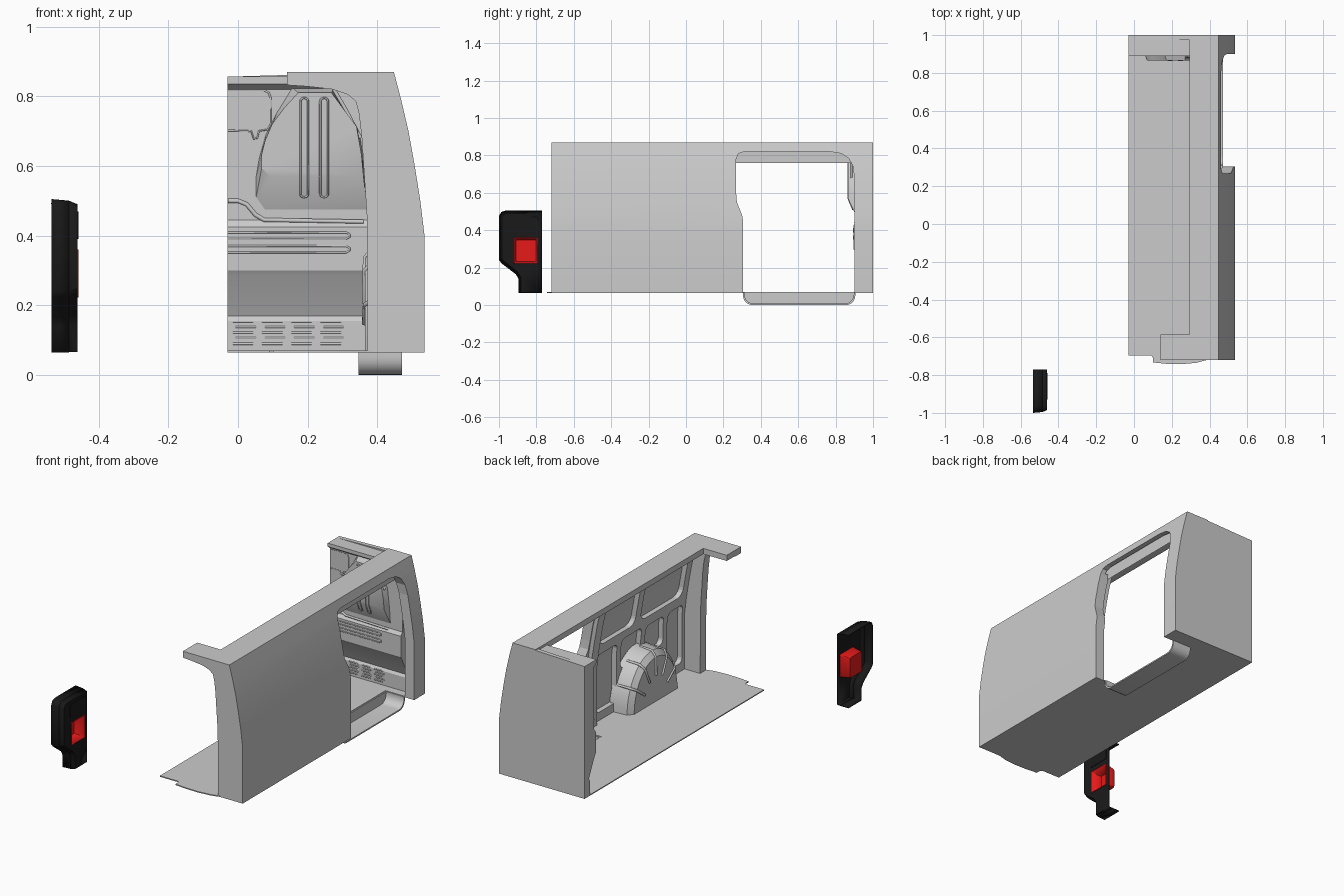
import bpy, bmesh, math
from mathutils import Vector

if "Cube" in bpy.data.objects:
    bpy.data.objects.remove(bpy.data.objects["Cube"])

AX = {'x': lambda u, v, w: (w, u, v), 'y': lambda u, v, w: (u, w, v), 'z': lambda u, v, w: (u, v, w)}


def loft(name, pts_a, a, pts_b, b, axis, caps=(True, True), smooth=True, skip=()):
    """Solid between two 2D outlines placed at a and b along an axis."""
    bm = bmesh.new()
    va = [bm.verts.new(AX[axis](u, v, a)) for u, v in pts_a]
    vb = [bm.verts.new(AX[axis](u, v, b)) for u, v in pts_b]
    n = len(va)
    for i in range(n):
        if i not in skip:
            j = (i + 1) % n
            bm.faces.new((va[i], va[j], vb[j], vb[i]))
    if caps[0]:
        bm.faces.new(va[::-1])
    if caps[1]:
        bm.faces.new(vb)
    bmesh.ops.recalc_face_normals(bm, faces=bm.faces)
    me = bpy.data.meshes.new(name)
    bm.to_mesh(me)
    bm.free()
    ob = bpy.data.objects.new(name, me)
    bpy.context.collection.objects.link(ob)
    if smooth:
        select(ob)
        bpy.ops.object.shade_smooth_by_angle(angle=math.radians(30))
    return ob


def select(ob):
    bpy.ops.object.select_all(action='DESELECT')
    ob.select_set(True)
    bpy.context.view_layer.objects.active = ob


def prism(name, pts, axis, a, b, **k):
    return loft(name, pts, a, pts, b, axis, **k)


def rrect(u0, u1, v0, v1, r, n=5):
    out = []
    for cu, cv, s in ((u1 - r, v1 - r, 0), (u0 + r, v1 - r, 1), (u0 + r, v0 + r, 2), (u1 - r, v0 + r, 3)):
        for i in range(n + 1):
            t = (s + i / n) * math.pi / 2
            out.append((cu + r * math.cos(t), cv + r * math.sin(t)))
    return out


def cut(ob, pts, axis, a, b):
    c = prism('cutter', pts, axis, a, b, smooth=False)
    c.hide_render = True
    m = ob.modifiers.new('cut', 'BOOLEAN')
    m.operation, m.solver, m.object = 'DIFFERENCE', 'EXACT', c
    select(ob)
    bpy.ops.object.modifier_apply(modifier='cut')
    bpy.data.objects.remove(c)


def bead(name, pts3, r=0.003, cyclic=False):
    cu = bpy.data.curves.new(name, 'CURVE')
    cu.dimensions, cu.bevel_depth, cu.bevel_resolution = '3D', r, 1
    sp = cu.splines.new('POLY')
    sp.points.add(len(pts3) - 1)
    for p, q in zip(sp.points, pts3):
        p.co = (*q, 1)
    sp.use_cyclic_u = cyclic
    ob = bpy.data.objects.new(name, cu)
    bpy.context.collection.objects.link(ob)


def paint(ob, name, rgb):
    m = bpy.data.materials.new(name)
    m.diffuse_color = (*rgb, 1)
    m.use_nodes = True
    m.node_tree.nodes["Principled BSDF"].inputs["Base Color"].default_value = m.diffuse_color
    ob.data.materials.append(m)


# Side wall: outer skin and inner panel share one curved section
outer = [(.535, .065), (.535, .4), (.523, .5), (.507, .6), (.489, .7), (.468, .79), (.447, .87)]
shift = lambda d: [(x - d, z) for x, z in outer]
door = [(.305, .04), (.305, .45), (.3, .48), (.272, .55), (.268, .6), (.268, .78), (.28, .81), (.31, .82),
        (.77, .82), (.83, .81), (.87, .785), (.893, .74), (.9, .68), (.9, .04)]
skin = prism('outer_side_skin', outer + shift(.03)[::-1], 'y', -.72, 1)
cut(skin, door, 'x', .3, .6)
inner = prism('inner_side_panel', shift(.029)[:-1] + shift(.06)[-2::-1], 'y', -.67, .93)
cut(inner, door, 'x', .3, .6)
for u0, u1, v0, v1, r in ((-.17, .17, .53, .775, .05), (-.62, -.22, .53, .775, .05), (-.02, .17, .12, .47, .03),
                          (-.25, -.06, .3, .48, .03), (-.46, -.29, .3, .47, .03), (-.64, -.5, .12, .47, .03)):
    cut(inner, rrect(u0, u1, v0, v1, r), 'x', .3, .6)

# Pillar in front of the door opening
prism('door_pillar', shift(.055)[:-1] + shift(.085)[-2::-1], 'y', .2, .262)

# Front end post with its rounded inner top corner
post = outer + [(.14, .87), (.14, .832), (.2, .828), (.27, .82), (.315, .805), (.338, .785), (.347, .75),
                (.355, .68), (.363, .56), (.37, .45), (.372, .065)]
prism('front_post', post, 'y', -.72, -.665)

# Roof rail with the front corner return
roof = [(.14, -.72), (.447, -.72), (.447, 1), (.295, 1), (.295, -.585), (.14, -.585)]
prism('roof_rail', roof, 'z', .836, .87)
prism('roof_cove', [(.295, .84), (.42, .84), (.42, .76), (.395, .80), (.36, .822)], 'y', -.67, .95)

# Floor with stepped front edge and door cutout
floor = [(-.03, -.695), (.09, -.695), (.1, -.707), (.1, -.733), (.17, -.74), (.25, -.742), (.33, -.735),
         (.4, -.716), (.52, -.716), (.52, .305), (.345, .305), (.345, .9), (.52, .9), (.52, .99), (-.03, .99)]
prism('floor', floor, 'z', .065, .071)

# Entry step tub under the door
u_out = rrect(.305, .905, .0, .2, .05)[12:24]
u_out = [(.305, .068)] + [p for p in u_out if p[1] < .06] + [(.905, .068)]
u_in = [(.605 + (y - .605) * .975, max(z + .008, .008)) for y, z in u_out]
u_in[0], u_in[-1] = (.313, .068), (.897, .068)
prism('entry_step', u_out + u_in[::-1], 'x', .345, .47)
prism('entry_step_riser', u_out, 'x', .345, .352)

# Wheel arch with crossing ribs
arc = lambda r, h: [(-.235 + r * math.cos(math.pi * i / 24), .068 + h * math.sin(math.pi * i / 24)) for i in range(25)]
loft('wheel_arch', arc(.245, .31), .5, arc(.235, .3), .39, 'x')
loft('wheel_arch_cap', arc(.235, .3), .39, arc(.205, .268), .364, 'x')
for k in range(1, 6):
    t = math.pi * k / 6
    c, s = math.cos(t), math.sin(t)
    bead('wheel_arch_rib', [(.47, -.235 + .24 * c, .068 + .305 * s), (.39, -.235 + .236 * c, .068 + .301 * s),
                            (.364, -.235 + .205 * c, .068 + .268 * s),
                            (.362, -.235 + .12 * c, .068 + .16 * s)], .007)

# Rear wall: outer plate and pressed inner section
prism('rear_plate', outer + [(-.03, .856), (-.03, .065)], 'y', .975, 1)
sect = [(.98, .065), (.95, .065), (.95, .155), (.96, .17), (.905, .285), (.895, .3), (.895, .425), (.91, .445),
        (.91, .82), (.89, .835), (.89, .856), (.98, .856)]
prism('rear_wall_inner', sect, 'x', -.03, .45)


def wall_y(x, z, up=False):
    if up:
        return .866 if z > .57 else .866 + (.57 - z) / .105 * .044
    s = sect[1:-1]
    for (y0, z0), (y1, z1) in zip(s, s[1:]):
        if z0 <= z <= z1:
            return y0 + (y1 - y0) * (z - z0) / (z1 - z0)
    return .89


# Raised quarter panel of the rear wall
quarter = [(.155, .825), (.115, .76), (.08, .69), (.06, .62), (.05, .56), (.05, .5), (.075, .465), (.372, .465),
           (.366, .56), (.352, .68), (.28, .825)]
face = [(x + (.018 if x < .2 else -.012), .57 + (z - .465) * (.81 - .57) / .36) for x, z in quarter]
loft('rear_quarter_panel', quarter, .915, face, .866, 'y')


def press(name, pts, cyclic=False, up=False, r=.003):
    bead(name, [(x, wall_y(x, z, up), z) for x, z in pts], r, cyclic)


# Pressed slots, window outline and ridges on the rear wall
for x in (.19, .247):
    pts = rrect(x - .011, x + .011, .51, .795, .0105)
    i = len(pts) // 2
    pts = pts[:6] + pts[6:12] + [(x - .011, .57)] + pts[12:] + [(x + .011, .57)]
    press('upright_slot', pts, True, True)
for z in (.361, .4):
    press('belt_slot', [(-.028, z - .009), (.31, z - .009), (.32, z - .004), (.32, z + .004), (.31, z + .009), (-.028, z + .009)])
press('rear_window_outline', [(-.028, .832 - .015), (.075, .817), (.088, .81), (.094, .795), (.094, .72), (.086, .705),
                              (.06, .7), (.055, .68), (.045, .678), (.038, .7), (-.028, .702)])
press('belt_ridge', [(-.028, .5), (0, .5), (.025, .49), (.05, .46), (.075, .445), (.36, .44)], r=.007)
bead('corner_brace', [(.275, .885, .82), (.31, .885, .76), (.352, .885, .68)], .006)

# Vent louvres low on the rear wall
for g in range(4):
    for k in range(5):
        x0, z0 = -.015 + g * .084 + (.008 if k % 2 else 0), .09 + k * .016
        if z0 < .156:
            press('vent_louvre', [(x0, min(z0, .154)), (x0 + .058, min(z0, .154))], r=.0035)

# Separate trim shell, open at the back and at one end
trim = [(-.77, .065), (-.77, .505), (-.965, .505), (-.988, .498), (-1, .475), (-1, .24), (-.985, .222), (-.91, .165),
        (-.895, .14), (-.895, .065)]
front = [(-.77, .067), (-.77, .49), (-.958, .49), (-.974, .484), (-.985, .465), (-.985, .25), (-.973, .235),
         (-.9, .178), (-.882, .148), (-.882, .067)]
mid = [(u * .3 + p * .7, v * .3 + q * .7) for (u, v), (p, q) in zip(front, trim)]
shell = loft('trim_shell', mid, -.485, front, -.46, 'x', caps=(False, True), skip=(0,))
rim = loft('trim_rim', trim, -.535, mid, -.485, 'x', caps=(False, False), skip=(0,))
for ob in (shell, rim):
    m = ob.modifiers.new('thickness', 'SOLIDIFY')
    m.thickness, m.offset = .006, -1
    select(ob)
    bpy.ops.object.modifier_apply(modifier='thickness')
pocket = rrect(-.92, -.79, .222, .36, .006, 2)
cut(shell, pocket, 'x', -.5, -.4)
panel = prism('trim_upper_panel', rrect(-.93, -.79, .39, .47, .012, 3), 'x', -.463, -.4575)
for ob in (shell, rim, panel):
    paint(ob, 'black_trim', (.01, .01, .01))

# Red pocket set into the trim
back = rrect(-.912, -.798, .23, .352, .012, 2)
tub = loft('red_pocket', back, -.525, pocket, -.458, 'x', caps=(True, False))
m = tub.modifiers.new('thickness', 'SOLIDIFY')
m.thickness, m.offset = .004, -1
paint(tub, 'red_plastic', (.8, .01, .01))
